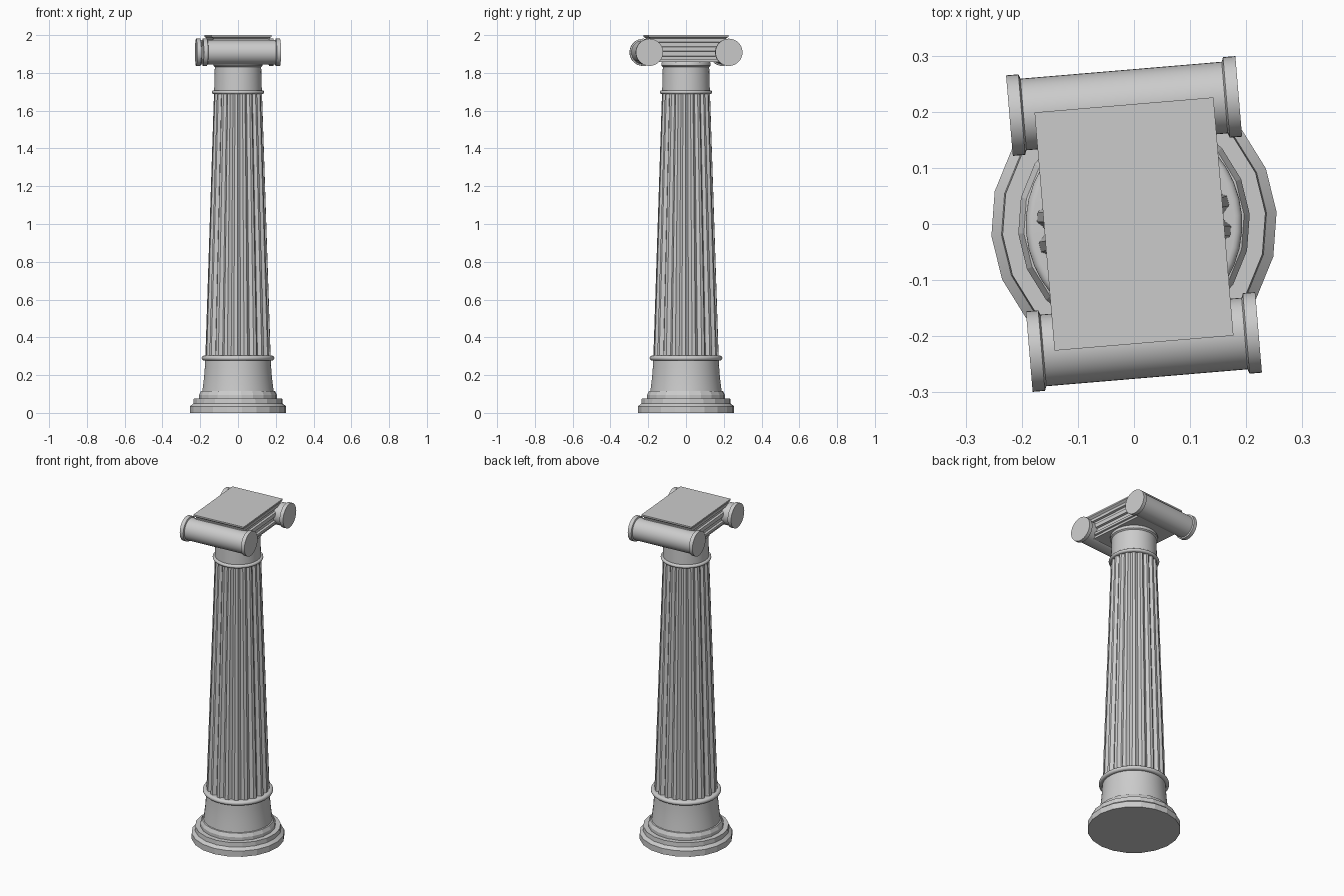
import bpy, bmesh, math
from mathutils import Matrix, Vector

if "Cube" in bpy.data.objects:
    bpy.data.objects.remove(bpy.data.objects["Cube"])

TURN = math.radians(4.8)          # whole column is twisted slightly about z
ROT = Matrix.Rotation(TURN, 4, 'Z')


def finish(name, bm, smooth=35):
    bmesh.ops.recalc_face_normals(bm, faces=bm.faces)
    bm.transform(ROT)
    me = bpy.data.meshes.new(name)
    bm.to_mesh(me)
    bm.free()
    ob = bpy.data.objects.new(name, me)
    bpy.context.collection.objects.link(ob)
    if smooth:
        bpy.ops.object.select_all(action='DESELECT')
        ob.select_set(True)
        bpy.context.view_layer.objects.active = ob
        bpy.ops.object.shade_smooth_by_angle(angle=math.radians(smooth))
    return ob


def loft(name, rings, smooth=35, matrix=None):
    """Skin a stack of closed rings and cap both ends."""
    bm = bmesh.new()
    vs = [[bm.verts.new(p) for p in ring] for ring in rings]
    n = len(vs[0])
    for a, b in zip(vs, vs[1:]):
        for i in range(n):
            j = (i + 1) % n
            bm.faces.new((a[i], a[j], b[j], b[i]))
    bm.faces.new(vs[0][::-1])
    bm.faces.new(vs[-1])
    if matrix:
        bm.transform(matrix)
    return finish(name, bm, smooth)


def circle(r, z, n):
    return [Vector((r * math.cos(2 * math.pi * i / n), r * math.sin(2 * math.pi * i / n), z))
            for i in range(n)]


def lathe(name, profile, n, smooth=35, matrix=None):
    return loft(name, [circle(r, z, n) for r, z in profile], smooth, matrix)


def bead(name, r, z, t, n=40):
    arc = [(r + t * math.cos(a), z + t * math.sin(a))
           for a in (math.pi * (k / 8 - 0.5) for k in range(9))]
    lathe(name, arc, n, 50)


# low-poly stepped plinth
lathe("plinth", [(.255, 0), (.255, .035), (.237, .05), (.235, .076), (.205, .076)], 20, 15)
lathe("base_step", [(.207, .07), (.207, .095), (.197, .115), (.185, .118)], 20, 15)

# flared foot of the shaft, with a bead above it
lathe("shaft_foot", [(.19, .11), (.186, .14), (.18, .19), (.176, .24), (.174, .285)], 40)
bead("lower_bead", .18, .29, .013)


# fluted shaft: flat ridges between shallow concave channels
def flute_ring(r, z, count=20):
    pts = []
    for i in range(count):
        for f, d in ((-.5, 0), (-.33, 0), (-.18, .058), (0.0, .085), (.18, .058), (.33, 0)):
            if f == -.5:
                continue
            a = 2 * math.pi * (i + f) / count
            q = r * (1 - d)
            pts.append(Vector((q * math.cos(a), q * math.sin(a), z)))
    return pts


loft("fluted_shaft", [flute_ring(.173 + (.127 - .173) * k, .295 + 1.40 * k)
                      for k in (0, .5, 1)], 25)

# neck, with beads below and a collar above
bead("upper_bead", .129, 1.698, .010)
lathe("neck", [(.127, 1.69), (.123, 1.835)], 40)
lathe("neck_collar", [(.123, 1.832), (.131, 1.838), (.131, 1.852), (.125, 1.862)], 40)

# capital block: grooved side profile run from front to back
side = [(.125, 1.857), (.14, 1.857), (.14, 1.870), (.15, 1.872), (.15, 1.886), (.138, 1.889),
        (.138, 1.912), (.15, 1.915), (.15, 1.938), (.138, 1.941), (.138, 1.960),
        (.15, 1.963), (.15, 1.979)]
outline = side + [(-x, z) for x, z in reversed(side)]
loft("capital_block", [[Vector((x, y, z)) for x, z in outline] for y in (-.205, .205)], 0)


# abacus: thin slab flaring outward to the top
def rect(x, y, z):
    return [Vector((sx * x, sy * y, z)) for sx, sy in ((-1, -1), (1, -1), (1, 1), (-1, 1))]


loft("abacus", [rect(.146, .199, 1.974), rect(.146, .199, 1.981),
                rect(.160, .213, 1.991), rect(.160, .213, 2.0)], 0)

# scroll bolsters: rolls lying along x with a disc on each end
for side_name, s in (("front", -1), ("back", 1)):
    m = Matrix.Translation((0, s * .211, 1.909)) @ Matrix.Rotation(math.pi / 2, 4, 'Y')
    lathe(side_name + "_roll",
          [(.072, -.205), (.072, -.183), (.064, -.180), (.064, .180), (.072, .183), (.072, .205)],
          40, 35, m)
